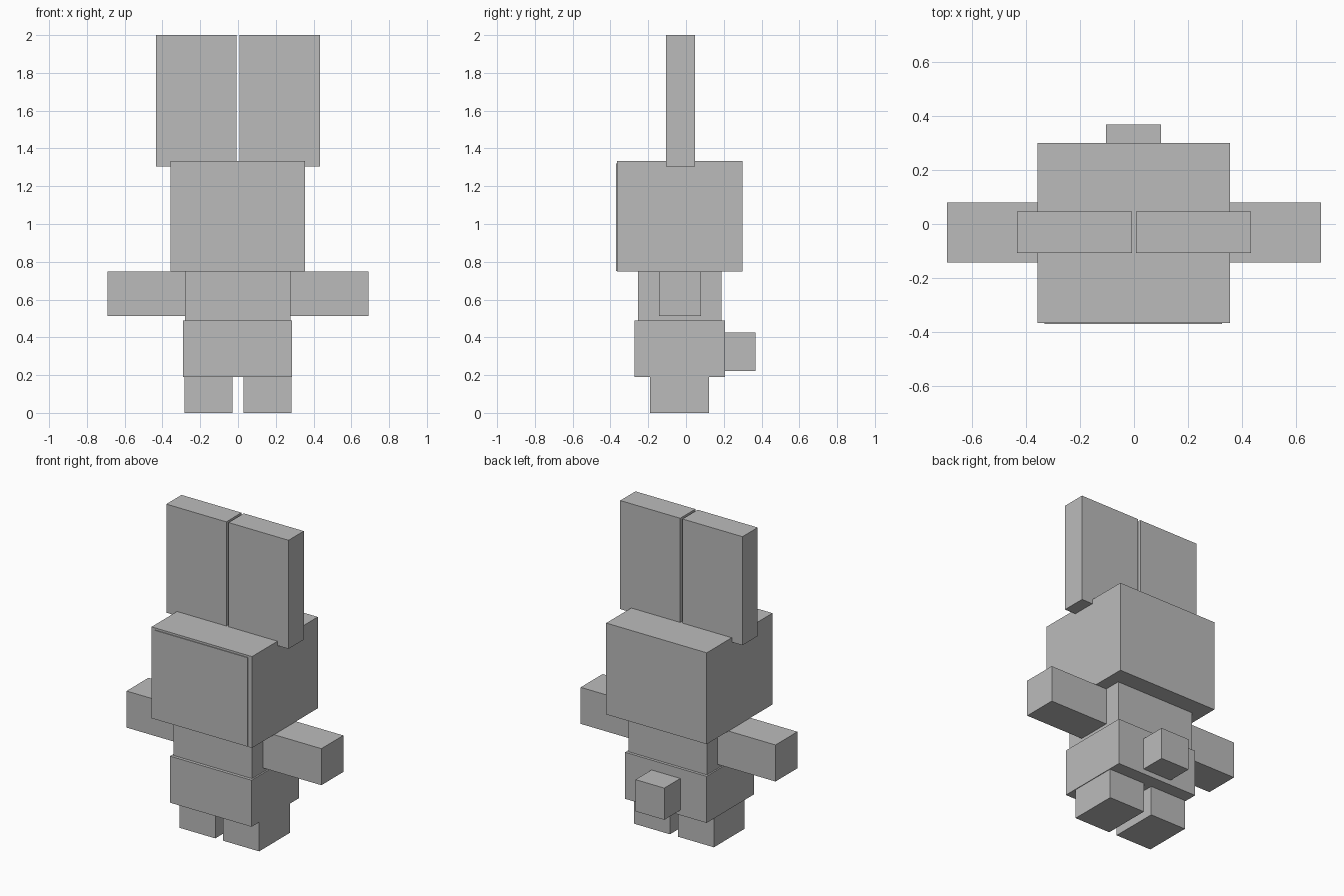
import bpy

default = bpy.data.objects.get("Cube")
if default:
    bpy.data.objects.remove(default, do_unlink=True)

grey = bpy.data.materials.new("plain grey")
grey.use_nodes = True
color = (0.5, 0.5, 0.5, 1.0)
grey.diffuse_color = color
grey.node_tree.nodes["Principled BSDF"].inputs["Base Color"].default_value = color


def block(name, x, y, z):
    """Add a box spanning the given (low, high) ranges."""
    spans = (x, y, z)
    bpy.ops.mesh.primitive_cube_add(size=1, location=[(a + b) / 2 for a, b in spans])
    obj = bpy.context.object
    obj.name = name
    obj.scale = [b - a for a, b in spans]
    bpy.ops.object.transform_apply(location=False, rotation=False, scale=True)
    obj.data.materials.append(grey)
    return obj


def pair(name, x, y, z):
    """Add a box on the left (+x) and its mirror on the right."""
    block("left_" + name, x, y, z)
    block("right_" + name, (-x[1], -x[0]), y, z)


# Head with a thin face plate
block("head", (-0.357, 0.355), (-0.365, 0.3), (0.748, 1.333))
block("face_plate", (-0.33, 0.325), (-0.37, -0.36), (0.752, 1.32))

# Tall flat ears
pair("ear", (0.008, 0.433), (-0.107, 0.047), (1.305, 2.0))

# Torso, hips and tail
block("torso", (-0.28, 0.277), (-0.253, 0.188), (0.487, 0.748))
block("hips", (-0.29, 0.287), (-0.273, 0.206), (0.19, 0.488))
block("tail", (-0.104, 0.1), (0.2, 0.368), (0.222, 0.425))

# Outstretched arms and short legs
pair("arm", (0.277, 0.69), (-0.142, 0.08), (0.514, 0.748))
pair("leg", (0.028, 0.283), (-0.19, 0.122), (0.0, 0.192))
